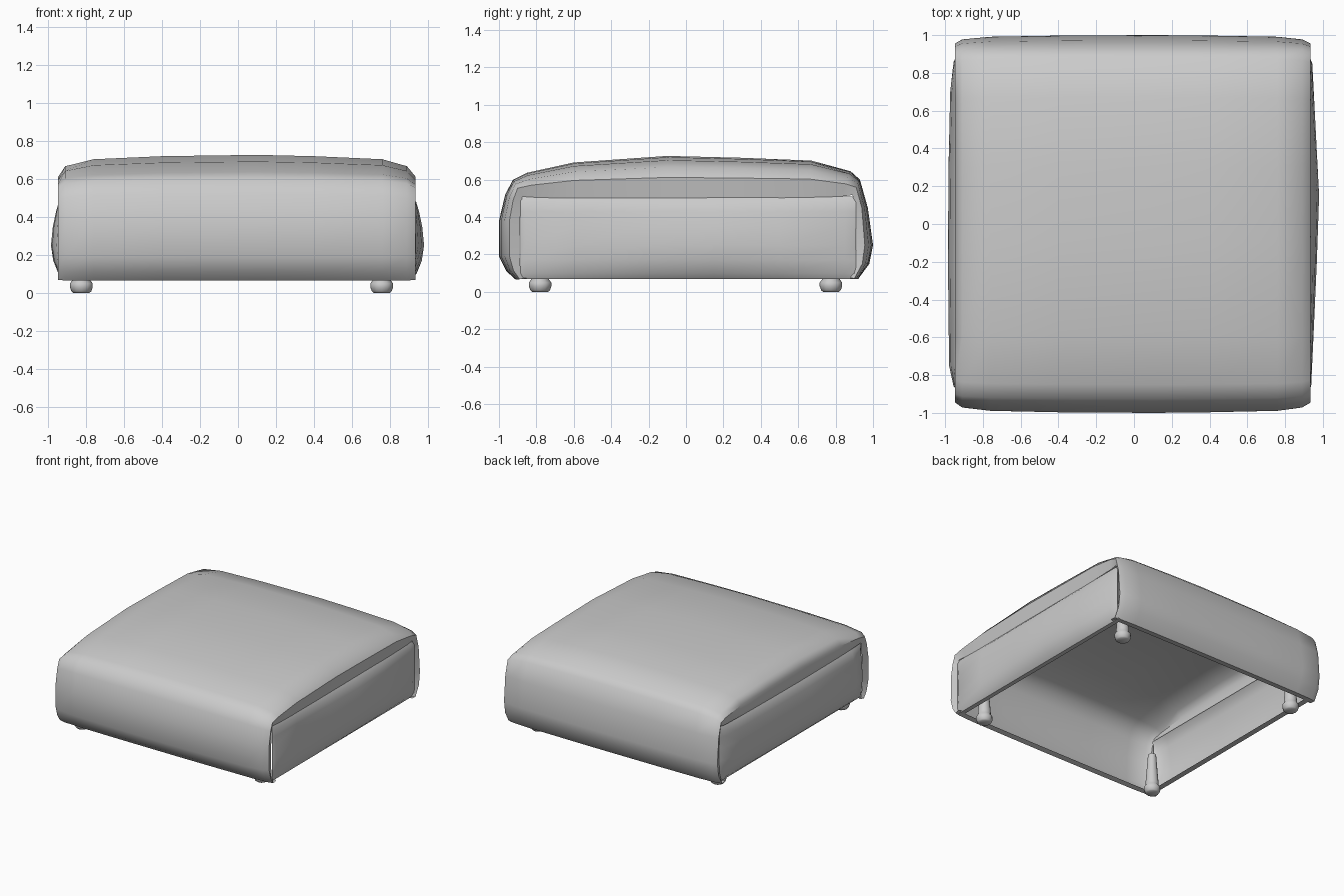
import bpy, bmesh
from math import cos, sin, pi, radians
from mathutils import Vector

if "Cube" in bpy.data.objects:
    bpy.data.objects.remove(bpy.data.objects["Cube"])


def finish(name, bm, outward_from=None, angle=50):
    """Turn a bmesh into a smooth-shaded object with outward normals."""
    bmesh.ops.recalc_face_normals(bm, faces=bm.faces)
    if outward_from is not None:
        c = Vector(outward_from)
        if sum((f.calc_center_median() - c).dot(f.normal) * f.calc_area() for f in bm.faces) < 0:
            bmesh.ops.reverse_faces(bm, faces=bm.faces)
    me = bpy.data.meshes.new(name)
    bm.to_mesh(me)
    bm.free()
    ob = bpy.data.objects.new(name, me)
    bpy.context.collection.objects.link(ob)
    bpy.ops.object.select_all(action='DESELECT')
    ob.select_set(True)
    bpy.context.view_layer.objects.active = ob
    bpy.ops.object.shade_smooth_by_angle(angle=radians(angle))
    return ob


def skin(bm, rows, closed=False):
    """Bridge rows of points with quads."""
    vs = [[bm.verts.new(p) for p in r] for r in rows]
    n = len(vs[0])
    for a, b in zip(vs, vs[1:]):
        for i in range(n if closed else n - 1):
            j = (i + 1) % n
            bm.faces.new((a[i], a[j], b[j], b[i]))
    return vs


# Cover: one strip running up the front, over the top and down the back.
# Middle profile (y, z) and the profile of its side edges, which end in a seam.
mid = [(-.87, .075), (-.91, .065), (-.96, .11), (-1, .19), (-1, .38), (-.967, .52),
       (-.925, .6), (-.85, .637), (-.6, .692), (-.1, .727), (.3, .717), (.67, .702),
       (.88, .645), (.93, .6), (.972, .45), (1, .25), (.98, .15), (.92, .068), (.87, .075)]
edge = [(-.84, .075), (-.87, .07), (-.885, .12), (-.89, .2), (-.888, .38), (-.882, .46),
        (-.875, .51), (-.8, .505), (-.6, .5), (-.1, .497), (.3, .5), (.65, .505),
        (.83, .51), (.89, .518), (.908, .45), (.912, .25), (.905, .15), (.88, .075), (.85, .075)]
columns = [(-.93, 1), (-.947, .5), (-.91, .26), (-.76, .1), (-.4, .03), (.1, 0),
           (.4, .03), (.76, .1), (.89, .26), (.935, .5), (.915, 1)]
bm = bmesh.new()
skin(bm, [[(x, m[0] + (e[0] - m[0]) * w, m[1] + (e[1] - m[1]) * w) for m, e in zip(mid, edge)]
          for x, w in columns])
finish("cushion_cover", bm, (0, 0, .2))


# Side panels: bulging sheets tucked under the cover's side seams.
heights = [(.075, -.05), (.07, -.01), (.1, .02), (.17, .048), (.25, .06),
           (.35, .05), (.43, .033), (.48, .018), (.51, -.01)]


def side_panel(name, side, base, spans):
    bm = bmesh.new()
    skin(bm, [[(side * (base + (b * f if b > 0 else b)), y, z) for z, b in heights]
              for y, f in spans])
    finish(name, bm, (0, 0, .25))


side_panel("right_side_panel", 1, .92,
           [(-.885, 0), (-.86, .3), (-.6, .5), (-.2, .8), (.15, 1), (.5, .7), (.85, .4), (.91, 0)])
side_panel("left_side_panel", -1, .925,
           [(-.885, 0), (-.86, .5), (-.75, .9), (-.2, 1), (.3, .95), (.7, .8), (.86, .5), (.91, 0)])

# Legs: turned foot with a tapered post reaching up inside the cover.
leg_profile = [(.042, 0), (.052, .008), (.06, .03), (.06, .05), (.048, .066),
               (.048, .085), (.03, .32)]
for depth, y in (("front", -.78), ("back", .775)):
    for hand, x in (("left", -.825), ("right", .757)):
        bm = bmesh.new()
        rings = skin(bm, [[(x + r * cos(a * pi / 6), y + r * sin(a * pi / 6), z) for a in range(12)]
                          for r, z in leg_profile], closed=True)
        bm.faces.new(rings[0])
        bm.faces.new(rings[-1])
        finish(f"{depth}_{hand}_leg", bm, angle=40)
